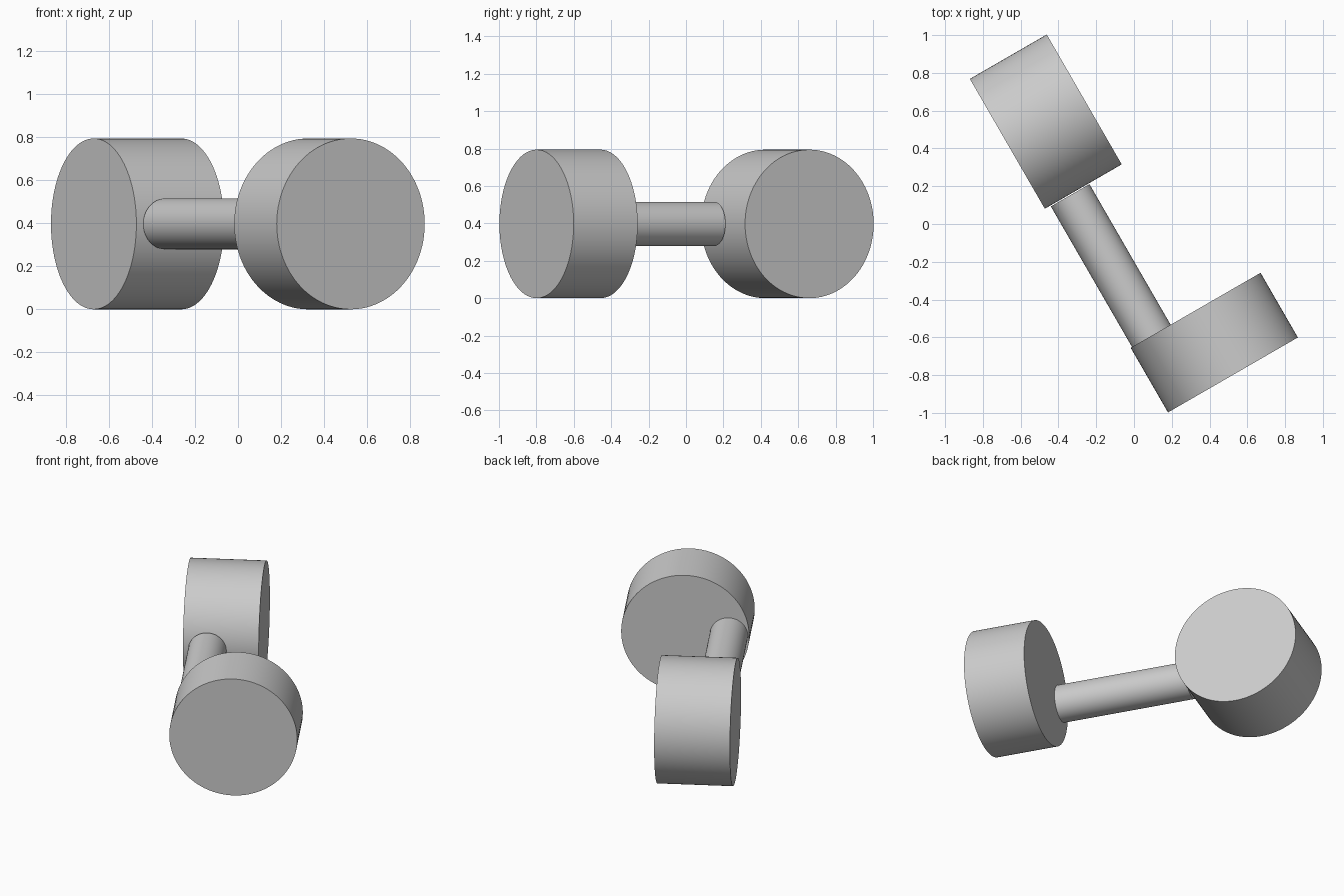
import bpy
import math
from mathutils import Vector

if "Cube" in bpy.data.objects:
    bpy.data.objects.remove(bpy.data.objects["Cube"], do_unlink=True)

grey = bpy.data.materials.new("plain grey")
grey.use_nodes = True
colour = (0.6, 0.6, 0.6, 1)
grey.diffuse_color = colour
grey.node_tree.nodes["Principled BSDF"].inputs["Base Color"].default_value = colour

RADIUS = 0.397
ALONG = Vector((0.5, -math.sqrt(0.75), 0))   # direction of the bar
ACROSS = Vector((math.sqrt(0.75), 0.5, 0))   # level direction square to the bar


def cylinder(name, centre, axis, radius, length):
    """Smooth-sided closed cylinder lying along the given axis."""
    bpy.ops.mesh.primitive_cylinder_add(vertices=96, radius=radius, depth=length)
    obj = bpy.context.object
    obj.name = name
    obj.location = centre
    obj.rotation_euler = axis.to_track_quat("Z", "Y").to_euler()
    obj.data.materials.append(grey)
    bpy.ops.object.shade_smooth_by_angle(angle=math.radians(30))
    return obj


# Front drum shares the bar's direction, back drum is turned square to it
cylinder("front_drum", Vector((0.425, -0.628, RADIUS)), ALONG, RADIUS, 0.395)
cylinder("back_drum", Vector((-0.467, 0.542, RADIUS)), ACROSS, RADIUS, 0.47)

# Bar joins the front drum's inner face to the back drum's side
start = Vector((-0.338, 0.152, RADIUS))
bar_length = 0.862
cylinder("connecting_bar", start + ALONG * bar_length / 2, ALONG, 0.118, bar_length)
